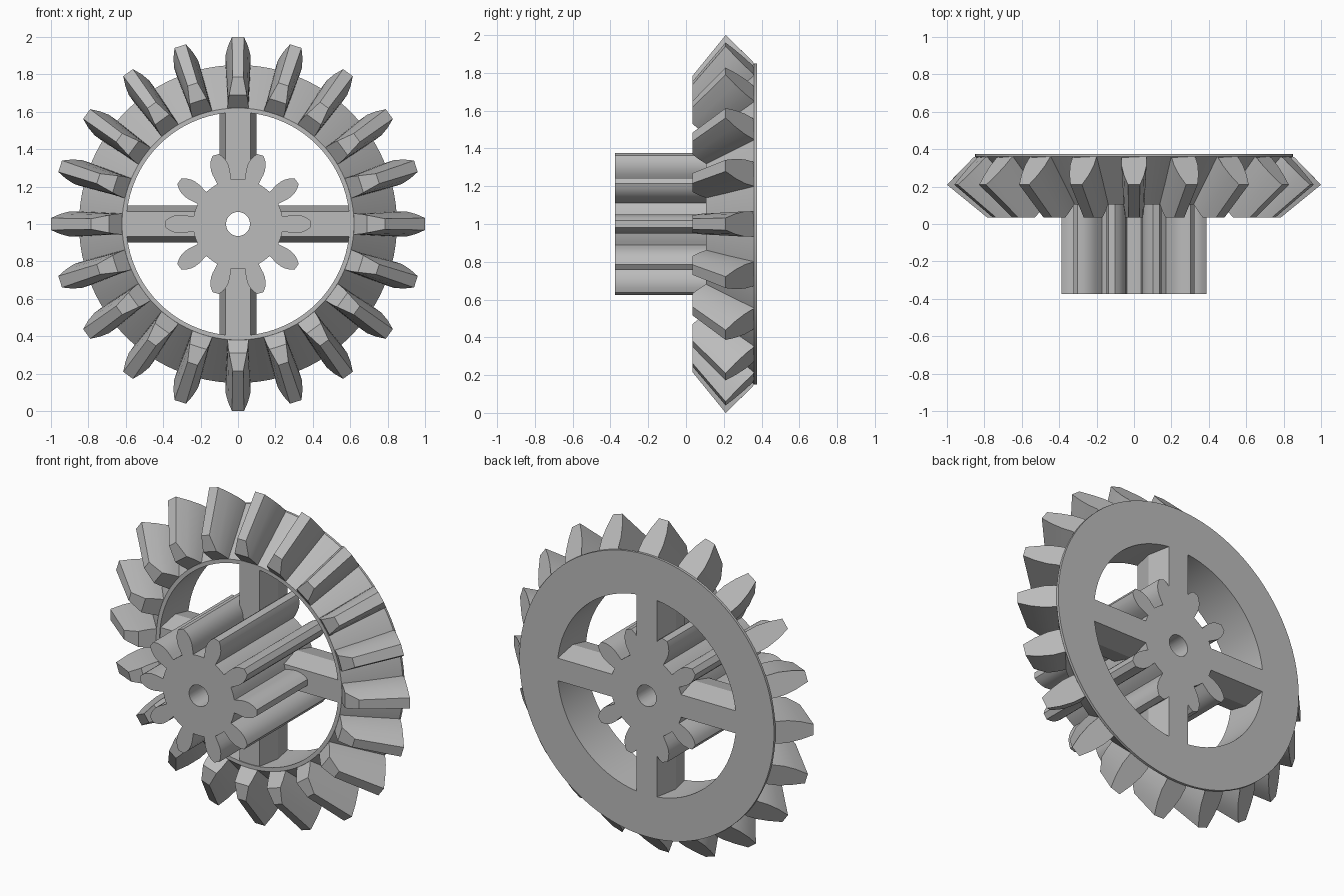
import bpy, bmesh, math
from mathutils import Matrix, Vector

if "Cube" in bpy.data.objects:
    bpy.data.objects.remove(bpy.data.objects["Cube"])

CENTRE = Vector((0, 0, 1))
BACK = 0.375

grey = bpy.data.materials.new("plain grey")
grey.use_nodes = True
grey.diffuse_color = (0.5, 0.5, 0.5, 1)
grey.node_tree.nodes["Principled BSDF"].inputs["Base Color"].default_value = (0.5, 0.5, 0.5, 1)


def polar(r, y, angle):
    return CENTRE + Vector((r * math.sin(angle), y, r * math.cos(angle)))


def finish(name, bm, angle=30):
    bmesh.ops.recalc_face_normals(bm, faces=bm.faces)
    mesh = bpy.data.meshes.new(name)
    bm.to_mesh(mesh)
    bm.free()
    mesh.materials.append(grey)
    obj = bpy.data.objects.new(name, mesh)
    bpy.context.collection.objects.link(obj)
    bpy.ops.object.select_all(action='DESELECT')
    obj.select_set(True)
    bpy.context.view_layer.objects.active = obj
    bpy.ops.object.shade_smooth_by_angle(angle=math.radians(angle))
    return obj


def skin(bm, rings):
    """Closed skin: rings of equal length, joined around and end to end."""
    verts = [[bm.verts.new(p) for p in ring] for ring in rings]
    n = len(verts[0])
    for a, b in zip(verts, verts[1:] + verts[:1]):
        for i in range(n):
            j = (i + 1) % n
            bm.faces.new((a[i], a[j], b[j], b[i]))


def prism(bm, front, back):
    """Solid between two matching outlines."""
    f = [bm.verts.new(p) for p in front]
    b = [bm.verts.new(p) for p in back]
    n = len(f)
    bm.faces.new(b)
    for i in range(n):
        j = (i + 1) % n
        bm.faces.new((f[i], f[j], b[j], b[i]))
    return f


# Conical rim with a round opening
bm = bmesh.new()
section = [(0.597, BACK), (0.85, BACK), (0.85, 0.36), (0.62, 0.105), (0.597, 0.105)]
SEG = 96
skin(bm, [[polar(r, y, math.tau * i / SEG) for i in range(SEG)] for r, y in section])
finish("rim", bm)

# Tapered bevel teeth: (radius, depth, half width) from root to crest
tooth_back = [(0.82, 0.374, 0.063), (0.86, 0.354, 0.067), (0.90, 0.313, 0.067),
              (0.95, 0.261, 0.054), (1.0, 0.21, 0.032)]
tooth_front = [(0.61, 0.115, 0.056), (0.635, 0.09, 0.055), (0.66, 0.065, 0.053),
               (0.69, 0.035, 0.047), (0.785, 0.035, 0.028)]


def outline(levels, angle):
    turn = Matrix.Rotation(angle, 3, 'Y')
    right = [Vector((w, y, r)) for r, y, w in levels]
    left = [Vector((-w, y, r)) for r, y, w in reversed(levels)]
    return [CENTRE + turn @ p for p in right + left]


bm = bmesh.new()
for k in range(20):
    a = math.tau * k / 20
    f = prism(bm, outline(tooth_front, a), outline(tooth_back, a))
    # The inner end has a sloped lower facet and a flat upper facet
    bm.faces.new(f[:4] + f[6:])
    bm.faces.new(f[3:7])
finish("bevel_teeth", bm)

# Long pinion with ten rounded teeth and a shaft hole
flank = [(0.238, 0.037), (0.265, 0.043), (0.29, 0.048), (0.315, 0.049),
         (0.34, 0.045), (0.365, 0.035), (0.388, 0.018)]
half = [(math.hypot(r, w), math.atan2(w, r)) for r, w in flank]
pitch = math.tau / 10
shape = []
for k in range(10):
    mid = math.pi / 2 + k * pitch
    shape += [(r, mid - a) for r, a in half]
    shape += [(r, mid + a) for r, a in reversed(half)]
    shape += [(0.24, mid + pitch * t) for t in (0.36, 0.5, 0.64)]
bm = bmesh.new()
outer = [[polar(r, y, a) for r, a in shape] for y in (-BACK, BACK)]
inner = [[polar(0.064, y, a) for r, a in shape] for y in (BACK, -BACK)]
skin(bm, outer + inner)
finish("pinion", bm)

# Four spokes with a six-sided section
spoke_section = [(0.068, 0.11), (0.1, 0.24), (0.068, BACK),
                 (-0.068, BACK), (-0.1, 0.24), (-0.068, 0.11)]
bm = bmesh.new()
for k in range(4):
    turn = Matrix.Rotation(k * math.pi / 2, 3, 'Y')
    ends = [[CENTRE + turn @ Vector((x, y, r)) for x, y in spoke_section] for r in (0.2, 0.605)]
    bm.faces.new(prism(bm, *ends))
finish("spokes", bm, 10)
